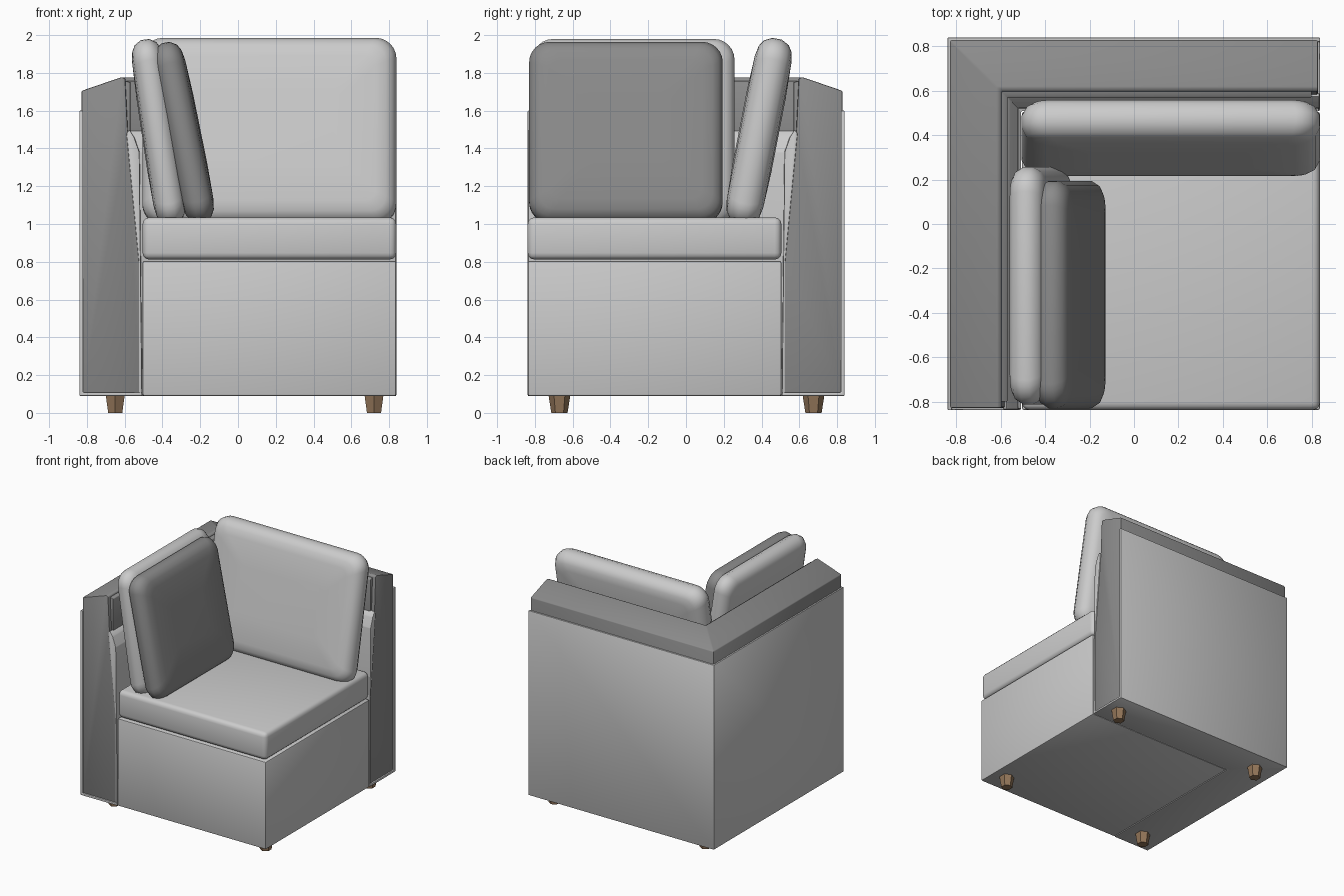
import bpy, bmesh, math
from mathutils import Matrix

if "Cube" in bpy.data.objects:
    bpy.data.objects.remove(bpy.data.objects["Cube"])


def material(name, rgb):
    m = bpy.data.materials.new(name)
    m.diffuse_color = (*rgb, 1)
    m.use_nodes = True
    m.node_tree.nodes["Principled BSDF"].inputs["Base Color"].default_value = m.diffuse_color
    return m


LIGHT = material("light grey fabric", (0.60, 0.60, 0.60))
DARK = material("dark grey fabric", (0.26, 0.26, 0.26))
WOOD = material("brown wood", (0.29, 0.18, 0.10))


def finish(name, bm, mat, bevel=0.0, segments=2, angle=35):
    bmesh.ops.recalc_face_normals(bm, faces=bm.faces[:])
    if bevel:
        bmesh.ops.bevel(bm, geom=bm.edges[:], offset=bevel, segments=segments,
                        profile=0.5, affect='EDGES', clamp_overlap=True)
    me = bpy.data.meshes.new(name)
    bm.to_mesh(me)
    bm.free()
    me.materials.append(mat)
    me.shade_smooth()
    me.set_sharp_from_angle(angle=math.radians(angle))
    ob = bpy.data.objects.new(name, me)
    bpy.context.collection.objects.link(ob)
    return ob


def loft(bm, rings):
    """Bridge equal-length vertex rings and cap both ends."""
    rows = [[bm.verts.new(p) for p in r] for r in rings]
    n = len(rows[0])
    for a, b in zip(rows, rows[1:]):
        for i in range(n):
            j = (i + 1) % n
            bm.faces.new((a[i], a[j], b[j], b[i]))
    bm.faces.new(rows[0][::-1])
    bm.faces.new(rows[-1])


def box(name, lo, hi, mat, bevel, segments=2):
    bm = bmesh.new()
    (x0, y0, z0), (x1, y1, z1) = lo, hi
    loft(bm, [[(x0, y0, z), (x1, y0, z), (x1, y1, z), (x0, y1, z)] for z in (z0, z1)])
    return finish(name, bm, mat, bevel, segments)


def corner_wall(name, profile, end, mat, bevel):
    """Sweep a (distance outward, height) profile along the left side and back, mitred."""
    bm = bmesh.new()
    loft(bm, [[(-d, -end, z) for d, z in profile],
              [(-d, d, z) for d, z in profile],
              [(end, d, z) for d, z in profile]])
    return finish(name, bm, mat, bevel)


def rounded_rect(w, h, r, y, steps=6):
    pts = []
    for k, (sx, sz) in enumerate([(1, 1), (-1, 1), (-1, -1), (1, -1)]):
        for i in range(steps + 1):
            a = math.radians(90 * (k + i / steps))
            pts.append((sx * (w / 2 - r) + r * math.cos(a), y,
                        sz * (h / 2 - r) + r * math.sin(a)))
    return pts


def cushion(name, size, centre, lean, turn, mat):
    """Puffed rounded slab, leaning back, then turned about the vertical."""
    w, t, h = size
    layers = [(0.30, -0.50), (0.11, -0.47), (0.055, -0.42), (0.022, -0.32), (0, -0.12),
              (0, 0.12), (0.022, 0.32), (0.055, 0.42), (0.11, 0.47), (0.30, 0.50)]
    bm = bmesh.new()
    loft(bm, [rounded_rect(w - 2 * i, h - 2 * i, max(0.11 - i * 0.5, 0.04), d * t)
              for i, d in layers])
    bm.transform(Matrix.Translation(centre) @ Matrix.Rotation(math.radians(turn), 4, 'Z')
                 @ Matrix.Rotation(math.radians(-lean), 4, 'X'))
    return finish(name, bm, mat, angle=45)


# Seat base and seat cushion
box("seat_base", (-0.505, -0.838, 0.09), (0.838, 0.505, 0.805), LIGHT, 0.01)
box("seat_cushion", (-0.505, -0.838, 0.812), (0.838, 0.505, 1.035), LIGHT, 0.035, 3)

# L-shaped arm and back: dark core, light outer shell, light inner pad
corner_wall("wall_core", [(0.515, 0.105), (0.828, 0.105), (0.828, 1.705), (0.615, 1.778),
                          (0.597, 1.77), (0.583, 1.48), (0.52, 0.8)], 0.828, DARK, 0.006)
corner_wall("wall_lining", [(0.57, 1.3), (0.61, 1.3), (0.61, 1.762), (0.57, 1.75)],
            0.80, DARK, 0.004)
corner_wall("outer_shell", [(0.84, 0.09), (0.84, 1.6), (0.82, 1.6), (0.82, 0.108),
                            (0.51, 0.108), (0.51, 0.09)], 0.838, LIGHT, 0.004)
corner_wall("inner_pad", [(0.508, 0.09), (0.525, 0.09), (0.525, 0.8), (0.59, 1.48),
                          (0.575, 1.50), (0.55, 1.46), (0.522, 1.38)], 0.835, LIGHT, 0.004)

# Loose cushions
cushion("back_cushion", (1.345, 0.21, 1.0), (0.166, 0.387, 1.49), 11, 0, LIGHT)
cushion("side_cushion", (1.07, 0.18, 0.99), (-0.42, -0.278, 1.487), 8.5, 90, LIGHT)
cushion("throw_cushion", (1.025, 0.18, 0.97), (-0.288, -0.318, 1.485), 11.5, 90, DARK)

# Tapered six-sided feet
for x, xn in ((-0.65, "left"), (0.72, "right")):
    for y, yn in ((-0.67, "front"), (0.675, "back")):
        bm = bmesh.new()
        bmesh.ops.create_cone(bm, cap_ends=True, segments=6, radius1=0.043, radius2=0.058,
                              depth=0.095, matrix=Matrix.Translation((x, y, 0.0475)))
        finish(f"{yn}_{xn}_foot", bm, WOOD)
